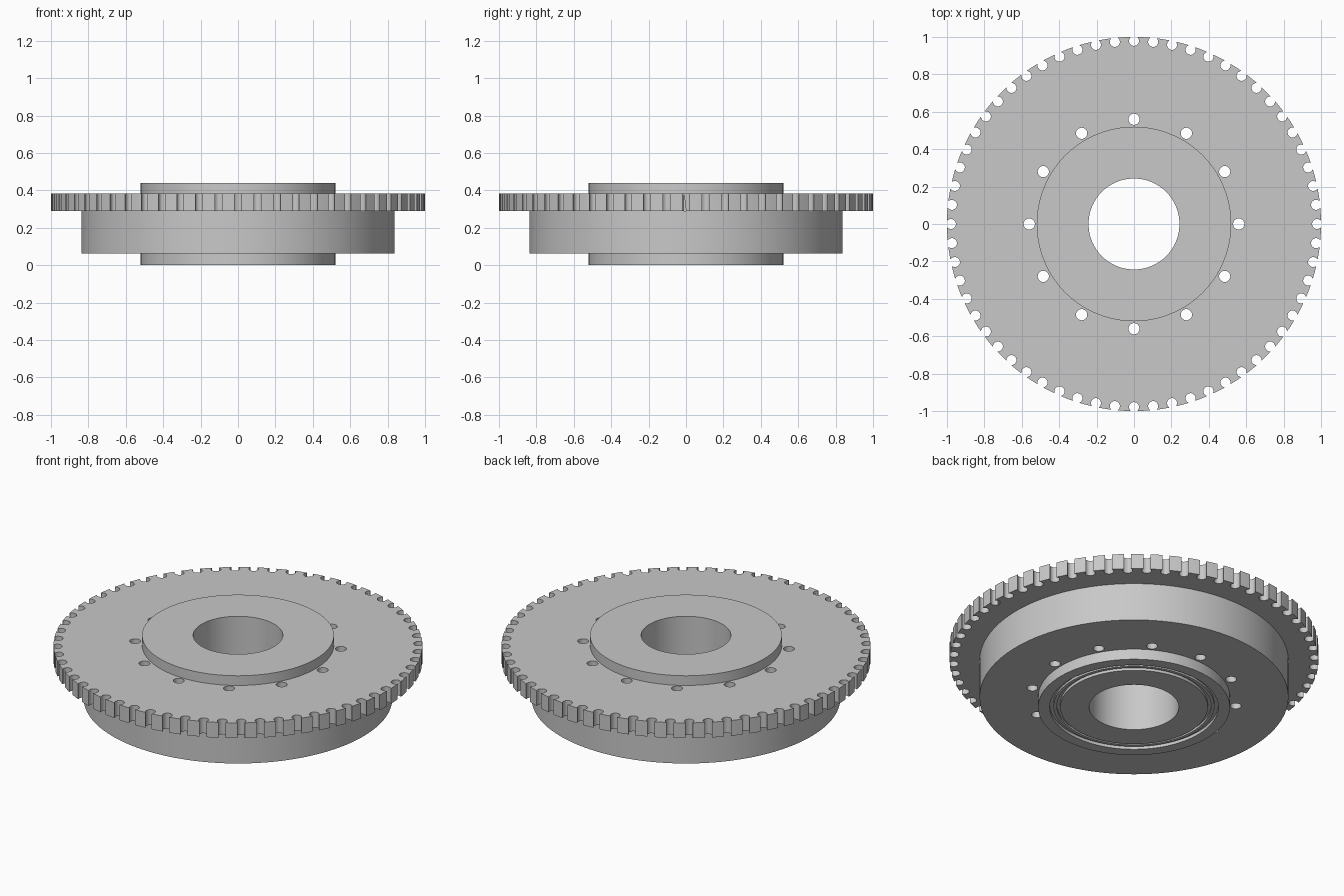
import bpy, bmesh
from math import radians, sin, cos, pi, tau
from mathutils import Matrix

cube = bpy.data.objects.get("Cube")
if cube:
    bpy.data.objects.remove(cube, do_unlink=True)

steel = bpy.data.materials.new("steel_grey")
steel.use_nodes = True
grey = (0.58, 0.58, 0.58, 1)
steel.diffuse_color = grey
steel.node_tree.nodes["Principled BSDF"].inputs["Base Color"].default_value = grey

TEETH, HOLES, SEGMENTS = 60, 12, 180


def finish(bm, name):
    bmesh.ops.recalc_face_normals(bm, faces=bm.faces)
    mesh = bpy.data.meshes.new(name)
    bm.to_mesh(mesh)
    bm.free()
    obj = bpy.data.objects.new(name, mesh)
    mesh.materials.append(steel)
    bpy.context.collection.objects.link(obj)
    return obj


def lathe(name, profile):
    """Revolve a closed (radius, height) profile around z."""
    bm = bmesh.new()
    rings = []
    for i in range(SEGMENTS):
        a = tau * i / SEGMENTS
        rings.append([bm.verts.new((r * cos(a), r * sin(a), z)) for r, z in profile])
    n = len(profile)
    for i in range(SEGMENTS):
        a, b = rings[i], rings[(i + 1) % SEGMENTS]
        for j in range(n):
            k = (j + 1) % n
            bm.faces.new((a[j], b[j], b[k], a[k]))
    return finish(bm, name)


def radial_prisms(name, outline, count, bottom, top):
    """Repeat an upright prism around z; its outline is (radial, tangential)."""
    bm = bmesh.new()
    for i in range(count):
        turn = Matrix.Rotation(tau * i / count, 4, 'Z')
        low = [bm.verts.new(turn @ Matrix.Translation((r, t, bottom)).translation)
               for r, t in outline]
        face = bm.faces.new(low)
        new = bmesh.ops.extrude_face_region(bm, geom=[face])["geom"]
        bmesh.ops.translate(bm, vec=(0, 0, top - bottom),
                            verts=[v for v in new if isinstance(v, bmesh.types.BMVert)])
    return finish(bm, name)


def arc(centre, radius, start, end, steps):
    return [(centre + radius * cos(start + (end - start) * i / steps),
             radius * sin(start + (end - start) * i / steps)) for i in range(steps + 1)]


def cut(target, cutter):
    mod = target.modifiers.new("cut", 'BOOLEAN')
    mod.operation, mod.solver, mod.object = 'DIFFERENCE', 'EXACT', cutter
    bpy.ops.object.select_all(action='DESELECT')
    bpy.context.view_layer.objects.active = target
    target.select_set(True)
    bpy.ops.object.modifier_apply(modifier=mod.name)
    bpy.data.objects.remove(cutter, do_unlink=True)


# Hubs, drum and flange in one turned profile, with two seal grooves underneath
BORE, HUB, DRUM, RIM = 0.243, 0.52, 0.837, 1.0
groove = 0.018
profile = [(BORE, 0), (0.4, 0), (0.4, groove), (0.418, groove), (0.418, 0.005),
           (0.436, 0.005), (0.436, groove), (0.457, groove), (0.457, 0),
           (HUB, 0), (HUB, 0.063), (DRUM, 0.063), (DRUM, 0.29),
           (RIM, 0.29), (RIM, 0.382), (HUB, 0.382), (HUB, 0.44), (BORE, 0.44)]
pulley = lathe("toothed_pulley", profile)

# Rounded gaps between the teeth
notch = [(1.02, 0.022)] + arc(0.979, 0.027, pi / 4, tau - pi / 4, 12) + [(1.02, -0.022)]
cut(pulley, radial_prisms("tooth_gaps", notch, TEETH, 0.2, 0.5))

# Ring of through holes around the hub
bolt = arc(0.56, 0.03, 0, tau * 23 / 24, 23)
cut(pulley, radial_prisms("bolt_holes", bolt, HOLES, -0.1, 0.6))

bpy.ops.object.shade_smooth_by_angle(angle=radians(30))
